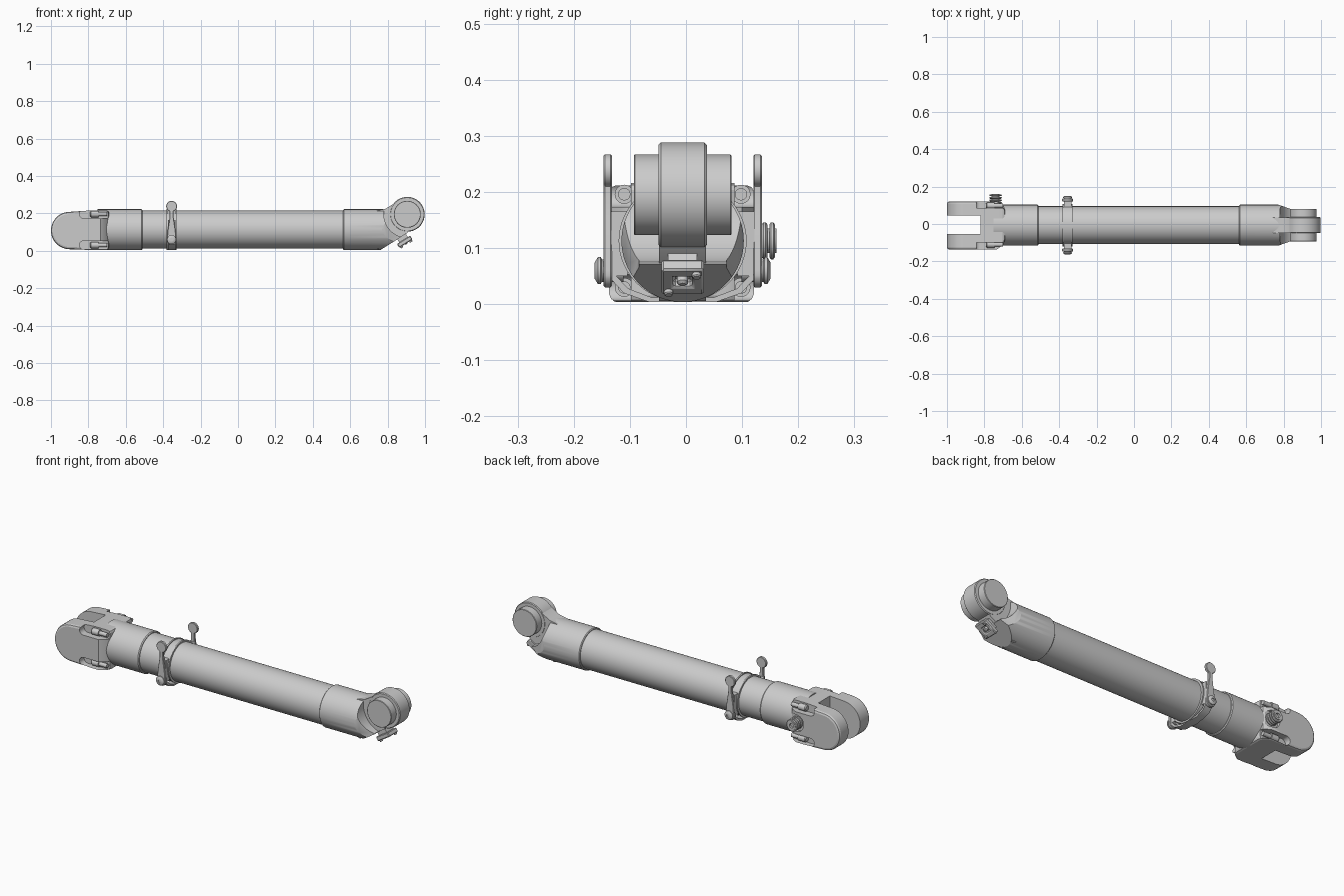
import bpy, bmesh, math
from mathutils import Matrix, Vector

if "Cube" in bpy.data.objects:
    bpy.data.objects.remove(bpy.data.objects["Cube"])

AY, AZ = -0.006, 0.113          # main axis of the strut
PLANE = {'x': (1, 2, 0), 'y': (0, 2, 1), 'z': (0, 1, 2)}


def finish(bm, name, angle=35):
    bmesh.ops.recalc_face_normals(bm, faces=bm.faces)
    me = bpy.data.meshes.new(name)
    bm.to_mesh(me)
    bm.free()
    ob = bpy.data.objects.new(name, me)
    bpy.context.collection.objects.link(ob)
    smooth(ob, angle)
    return ob


def smooth(ob, angle=35):
    bpy.ops.object.select_all(action='DESELECT')
    ob.select_set(True)
    bpy.context.view_layer.objects.active = ob
    bpy.ops.object.shade_smooth_by_angle(angle=math.radians(angle))


def prism(name, pts, axis, lo, hi):
    a, b, c = PLANE[axis]
    bm = bmesh.new()
    vs = []
    for p in pts:
        co = [0, 0, 0]
        co[a], co[b], co[c] = p[0], p[1], lo
        vs.append(bm.verts.new(co))
    f = bm.faces.new(vs)
    r = bmesh.ops.extrude_face_region(bm, geom=[f])
    d = Vector((0, 0, 0))
    d[c] = hi - lo
    bmesh.ops.translate(bm, vec=d, verts=[v for v in r['geom'] if isinstance(v, bmesh.types.BMVert)])
    return finish(bm, name)


def arc(cx, cy, r, a0, a1, n=24):
    return [(cx + r * math.cos(math.radians(a0 + (a1 - a0) * i / n)),
             cy + r * math.sin(math.radians(a0 + (a1 - a0) * i / n))) for i in range(n + 1)]


def lathe(name, prof, axis, origin, n=64):
    # prof: (position along axis, radius), closed with end caps
    bm = bmesh.new()
    a, b, c = PLANE[axis]
    rings = []
    for t, r in prof:
        ring = []
        for i in range(n):
            co = [0, 0, 0]
            co[a] = r * math.cos(math.tau * i / n)
            co[b] = r * math.sin(math.tau * i / n)
            co[c] = t
            ring.append(bm.verts.new(Vector(co) + Vector(origin)))
        rings.append(ring)
    for p, q in zip(rings, rings[1:]):
        for i in range(n):
            bm.faces.new((p[i], p[(i + 1) % n], q[(i + 1) % n], q[i]))
    bm.faces.new(rings[0])
    bm.faces.new(rings[-1])
    return finish(bm, name)


def boolean(ob, tool, op='DIFFERENCE'):
    m = ob.modifiers.new('cut', 'BOOLEAN')
    m.operation, m.object, m.solver = op, tool, 'EXACT'
    apply(ob)
    bpy.data.objects.remove(tool)


def bevel(ob, w, seg=2, angle=40):
    m = ob.modifiers.new('bevel', 'BEVEL')
    m.width, m.segments, m.angle_limit = w, seg, math.radians(angle)
    apply(ob)


def apply(ob):
    bpy.ops.object.select_all(action='DESELECT')
    ob.select_set(True)
    bpy.context.view_layer.objects.active = ob
    for m in list(ob.modifiers):
        bpy.ops.object.modifier_apply(modifier=m.name)
    smooth(ob)


def box(name, x0, x1, y0, y1, z0, z1):
    return prism(name, [(x0, y0), (x1, y0), (x1, y1), (x0, y1)], 'z', z0, z1)


# Main tube and the left collar
lathe('main_tube', [(-0.60, .101), (0.60, .101)], 'x', (0, AY, AZ), 96)
lathe('left_collar', [(-0.75, .109), (-0.516, .109), (-0.511, .105), (-0.511, .09)], 'x', (0, AY, AZ), 96)

# Fork: plan outline intersected with a round-ended side profile, then slotted
fork = prism('fork', [(-1.0, AY - .131), (-.735, AY - .131), (-.70, AY - .106), (-.69, AY - .08),
                      (-.69, AY + .08), (-.70, AY + .106), (-.735, AY + .127), (-1.0, AY + .127)], 'z', -.1, .4)
side = prism('side', arc(-.9, .108, .1, 90, 270) + [(-.78, .004), (-.66, .004), (-.66, .216), (-.78, .216)],
             'y', -.3, .3)
boolean(fork, side, 'INTERSECT')
bevel(fork, .012, 2, 50)
boolean(fork, box('slot', -1.2, -.82, -.053, .046, -.2, .5))
# Bolt pockets on both sides of the fork with bolts inside
for s in (-1, 1):
    for z in (.196, .03):
        y = sorted((AY + s * .092, AY + s * .3))
        boolean(fork, prism('pocket', arc(-.825, z, .023, 90, 270, 12) + [(-.6, z - .023), (-.6, z + .023)], 'y', *y))
        lathe('fork_bolt', [(-.79, .013), (-.785, .017), (-.745, .017), (-.745, .011), (-.70, .011)],
              'x', (0, AY + s * .104, z), 20)
# Shallow recess around the ribbed fitting
boolean(fork, prism('recess', arc(-.74, .113, .045, 0, 360, 32)[:-1], 'y', .105, .3))

# Ribbed fitting on the back of the fork
prof = [(.08, .022)]
for i in range(4):
    y = .108 + i * .0135
    prof += [(y, .022), (y, .029), (y + .003, .033), (y + .007, .033), (y + .01, .029), (y + .01, .022)]
lathe('ribbed_fitting', prof + [(.161, .022), (.161, .012), (.15, .012)], 'y', (-.74, 0, .113), 32)

# Right end socket: cut on a slope below and hollowed round the pin
EX, EZ = .905, .195
sock = lathe('right_socket', [(.562, .09), (.562, .105), (.566, .109), (.87, .109)], 'x', (0, AY, AZ), 96)
boolean(sock, prism('slope', [(.755, 0), (.915, .10), (1.2, .10), (1.2, -.2), (.755, -.2)], 'y', -.4, .4))
boolean(sock, prism('hollow', arc(EX, EZ, .125, 100, 290, 40) + [(1.3, .0), (1.3, .5), (.85, .5)], 'y', -.4, .4))
# Taper both flanks of the socket
for s in (-1, 1):
    boolean(sock, prism('flank', [(.765, AY + s * .112), (.86, AY + s * .078), (1, AY + s * .078), (1, AY + s * .2),
                                  (.765, AY + s * .2)], 'z', -.2, .5))

# Neck, eye and pin
neck = prism('eye_neck', [(.72, .19), (.745, .216), (.79, .225), (.83, .25), (.87, .28), (.93, .15), (.905, .095),
                          (.76, .006), (.72, .02)], 'y', AY - .042, AY + .042)
lathe('eye', [(-.043, .089), (-.039, .093), (.039, .093), (.043, .089)], 'y', (EX, AY, EZ), 72)
lathe('pin', [(-.087, .070), (-.085, .072), (.085, .072), (.087, .070)], 'y', (EX, AY, EZ), 72)

# Small tilted bracket under the eye, with a socket and screws
R = Matrix.Translation((.883, AY, .062)) @ Matrix.Rotation(math.radians(-32), 4, 'Y')
plate = box('lower_bracket', -.042, .042, -.038, .038, -.028, -.004)
boolean(plate, box('hole', -.017, .017, -.017, .017, -.1, -.012))
bevel(plate, .004, 1)
parts = [plate, box('bracket_stem', -.027, .027, -.026, .026, -.005, .05)]
for s in (-1, 1):
    parts.append(lathe('bracket_screw', [(-.036, .006), (-.034, .008), (-.02, .008)], 'z', (s * .029, s * .025, 0), 16))
parts.append(lathe('bracket_nipple', [(-.032, .005), (-.028, .01), (-.008, .01)], 'z', (0, 0, 0), 16))
for p in parts:
    p.data.transform(R)

# Clamp band round the tube: thin web with two raised rims
CX = -.355


def band(name, x0, x1, r0, r1):
    bm = bmesh.new()
    n = 64
    loops = [[bm.verts.new((x, AY + r * math.cos(math.tau * i / n), AZ + r * .955 * math.sin(math.tau * i / n)))
              for i in range(n)] for x, r in ((x0, r0), (x1, r0), (x1, r1), (x0, r1))]
    for k in range(4):
        p, q = loops[k], loops[(k + 1) % 4]
        for i in range(n):
            bm.faces.new((p[i], p[(i + 1) % n], q[(i + 1) % n], q[i]))
    return finish(bm, name)


band('clamp_web', CX - .024, CX + .024, .098, .109)
for s in (-1, 1):
    band('clamp_rim', CX + s * .022 - .004, CX + s * .022 + .004, .098, .114)
# Lower strap joining the two clamp pivots
o = [(-.128, .075), (-.128, .045), (-.105, .02), (-.06, .004)]
i = [(-.055, .012), (-.097, .028), (-.118, .05), (-.118, .075)]
outline = o + [(-y, z) for y, z in reversed(o)] + [(-y, z) for y, z in reversed(i)] + list(reversed([]))
outline += i
strap = prism('clamp_strap', [(y + AY, z) for y, z in outline], 'x', CX - .02, CX + .02)

# Levers with paddle ends, pivot bolts and bosses on both sides
half = [(.010, .21), (.010, .185), (.015, .15), (.021, .11), (.025, .06)]
lever_pts = (arc(CX, .238, .029, -68, 248, 28) + [(CX - x, z) for x, z in half]
             + arc(CX, .056, .026, 180, 360, 16)[1:-1] + [(CX + x, z) for x, z in reversed(half)])
for s in (-1, 1):
    y0, y1 = sorted((AY + s * .126, AY + s * .141))
    bevel(prism('clamp_lever', lever_pts, 'y', y0, y1), .003, 1, 60)
    lathe('lever_pivot', [(s * .105, .020), (s * .144, .020), (s * .146, .024), (s * .151, .024), (s * .157, .014),
                          (s * .157, .008), (s * .152, .008)], 'y', (CX, AY, .06), 28)
    y0, y1 = sorted((AY + s * .098, AY + s * .128))
    prism('clamp_ear', [(CX - .02, .05), (CX + .02, .05), (CX + .02, .165), (CX - .02, .165)], 'y', y0, y1)
